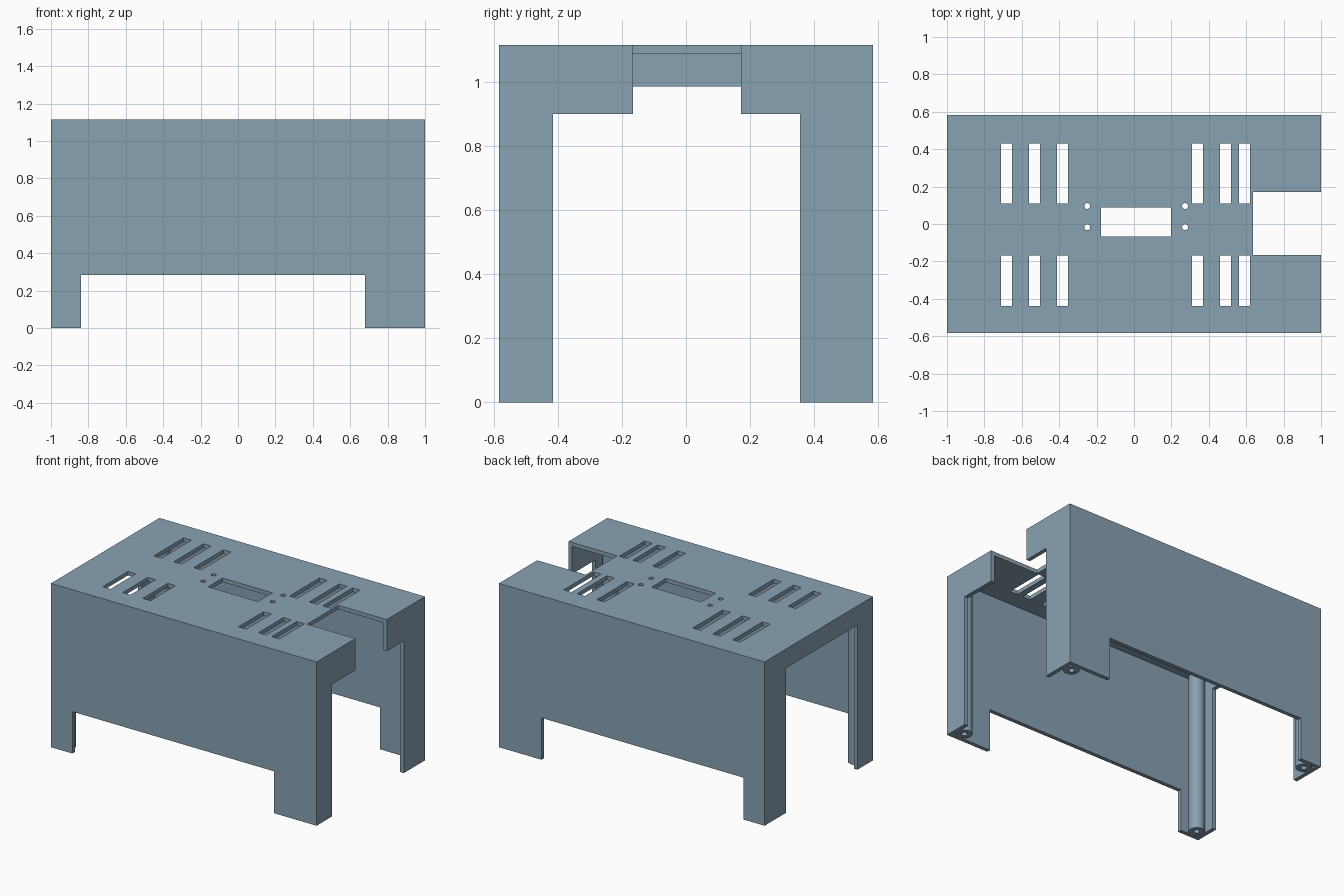
import bpy
import bmesh
from mathutils import Matrix, Vector

old = bpy.data.objects.get("Cube")
if old:
    bpy.data.objects.remove(old, do_unlink=True)

HALF_X, HALF_Y, HEIGHT, WALL = 1.0, 0.583, 1.115, 0.027

paint = bpy.data.materials.new("slate blue")
paint.use_nodes = True
colour = (0.25, 0.36, 0.45, 1)
paint.diffuse_color = colour
paint.node_tree.nodes["Principled BSDF"].inputs["Base Color"].default_value = colour


def add_box(bm, x, y, z):
    """Box from three (low, high) ranges."""
    size = Vector((x[1] - x[0], y[1] - y[0], z[1] - z[0]))
    centre = Vector((sum(x), sum(y), sum(z))) / 2
    bmesh.ops.create_cube(bm, size=1, matrix=Matrix.Translation(centre) @ Matrix.Diagonal(size).to_4x4())


def add_rod(bm, x, y, z, radius, sides=32):
    """Upright cylinder over a z range."""
    bmesh.ops.create_cone(bm, cap_ends=True, segments=sides, radius1=radius, radius2=radius,
                          depth=z[1] - z[0], matrix=Matrix.Translation((x, y, sum(z) / 2)))


def finish(name, bm):
    mesh = bpy.data.meshes.new(name)
    bm.to_mesh(mesh)
    bm.free()
    mesh.materials.append(paint)
    obj = bpy.data.objects.new(name, mesh)
    bpy.context.collection.objects.link(obj)
    return obj


def cut(target, name, bm):
    """Subtract a cutter mesh and discard it."""
    cutter = finish(name, bm)
    cutter.hide_render = True
    mod = target.modifiers.new(name, "BOOLEAN")
    mod.operation, mod.solver, mod.object = "DIFFERENCE", "EXACT", cutter
    bpy.context.view_layer.objects.active = target
    bpy.ops.object.modifier_apply(modifier=mod.name)
    bpy.data.objects.remove(cutter, do_unlink=True)


# Open-bottomed housing
bm = bmesh.new()
add_box(bm, (-HALF_X, HALF_X), (-HALF_Y, HALF_Y), (0, HEIGHT))
housing = finish("housing", bm)

bm = bmesh.new()
add_box(bm, (WALL - HALF_X, HALF_X - WALL), (WALL - HALF_Y, HALF_Y - WALL), (-0.1, HEIGHT - WALL))
cut(housing, "cavity", bm)

# Leg gaps in the long walls and doorways in both end walls
bm = bmesh.new()
add_box(bm, (-0.84, 0.68), (-0.8, 0.8), (-0.2, 0.285))
add_box(bm, (0.94, 1.1), (-0.415, 0.355), (-0.2, 0.9))
add_box(bm, (-1.1, -0.94), (-0.415, 0.355), (-0.2, 0.985))
cut(housing, "wall_openings", bm)

# Notch through the top and the end wall
bm = bmesh.new()
add_box(bm, (0.635, 1.2), (-0.165, 0.172), (0.5, 1.3))
cut(housing, "top_notch", bm)

# Vent slots, centre window and screw holes in the top
bm = bmesh.new()
through = (1.0, 1.2)
for x in (-0.682, -0.532, -0.382, 0.34, 0.49, 0.59):
    for y in ((0.11, 0.43), (-0.438, -0.168)):
        add_box(bm, (x - 0.029, x + 0.029), y, through)
add_box(bm, (-0.177, 0.197), (-0.068, 0.088), through)
for x in (-0.25, 0.273):
    for y in (-0.017, 0.096):
        add_rod(bm, x, y, through, 0.016, 24)
cut(housing, "top_holes", bm)

# Screw posts inside the four corners
for side, sx in (("left", 1), ("right", -1)):
    for end, sy in (("front", -1), ("back", 1)):
        x, y = sx * (HALF_X - 0.075), sy * (HALF_Y - 0.075)
        bm = bmesh.new()
        add_rod(bm, x, y, (0, HEIGHT - WALL / 2), 0.05)
        post = finish(f"{end}_{side}_screw_post", bm)
        bm = bmesh.new()
        add_rod(bm, x, y, (-0.1, 0.25), 0.019, 24)
        cut(post, "screw_hole", bm)

# Smooth round parts, keep edges crisp
bpy.ops.object.select_all(action="DESELECT")
for obj in bpy.context.collection.objects:
    if obj.name == "housing" or obj.name.endswith("screw_post"):
        obj.select_set(True)
bpy.context.view_layer.objects.active = housing
bpy.ops.object.shade_smooth_by_angle(angle=0.5)
